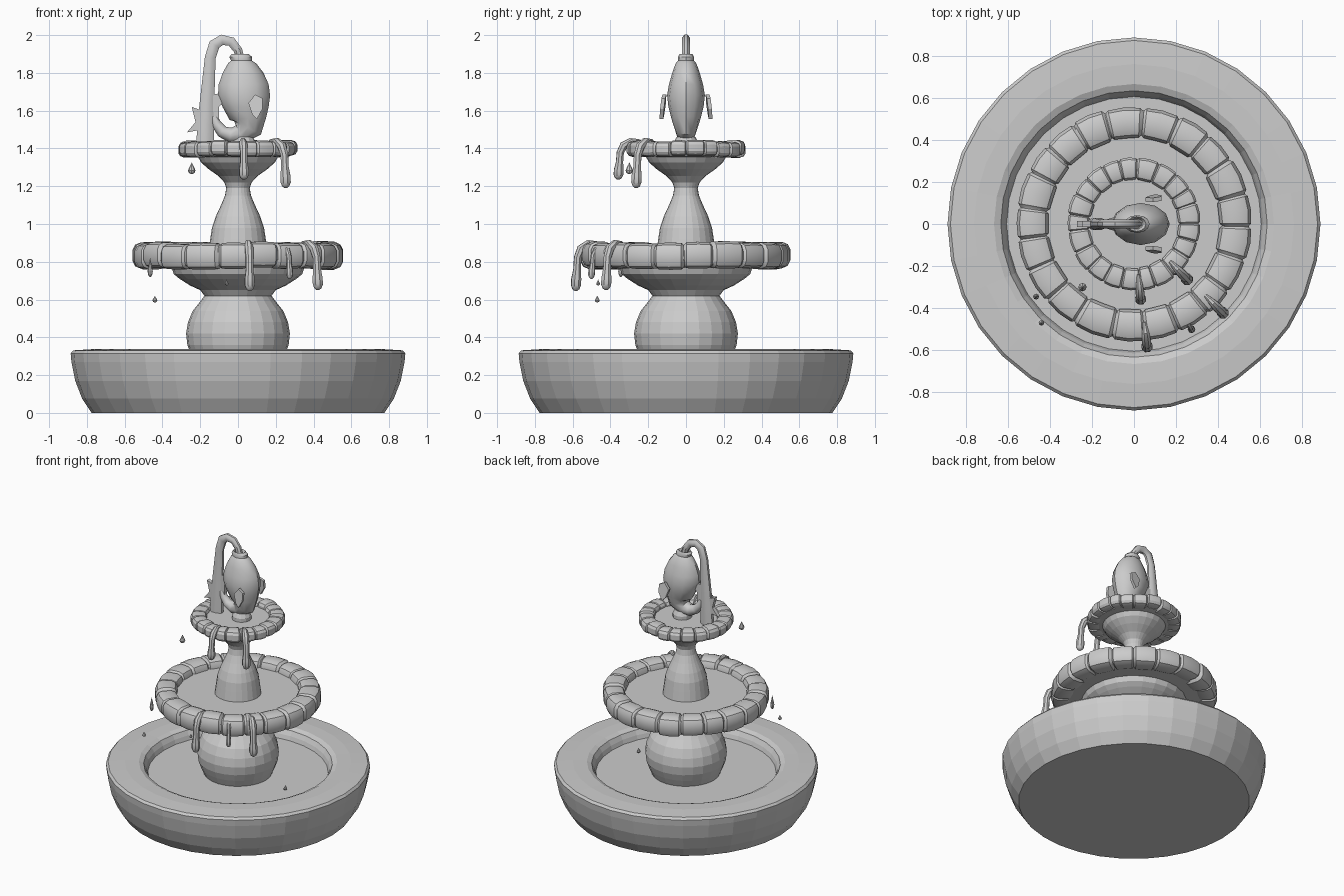
import bpy, bmesh, math, random
from mathutils import Vector

if "Cube" in bpy.data.objects:
    bpy.data.objects.remove(bpy.data.objects["Cube"])
random.seed(4)


def make(name, bm, smooth=None):
    bmesh.ops.recalc_face_normals(bm, faces=bm.faces[:])
    me = bpy.data.meshes.new(name)
    bm.to_mesh(me)
    bm.free()
    ob = bpy.data.objects.new(name, me)
    bpy.context.collection.objects.link(ob)
    if smooth:
        bpy.context.view_layer.objects.active = ob
        ob.select_set(True)
        bpy.ops.object.shade_smooth_by_angle(angle=math.radians(smooth))
        ob.select_set(False)
    return ob


def skin(bm, rings, closed=False):
    """Join rings of points with quads; cap the ends or close the loop."""
    vs = [[bm.verts.new(p) for p in r] for r in rings]
    n = len(vs[0])
    for i in range(len(vs) if closed else len(vs) - 1):
        a, b = vs[i], vs[(i + 1) % len(vs)]
        for j in range(n):
            k = (j + 1) % n
            bm.faces.new((a[j], a[k], b[k], b[j]))
    if not closed:
        bm.faces.new(vs[0])
        bm.faces.new(vs[-1])


def lathe(name, profile, sides, centre=(0, 0, 0)):
    bm = bmesh.new()
    c = Vector(centre)
    skin(bm, [[c + Vector((r * math.cos(t), r * math.sin(t), z))
               for t in (2 * math.pi * j / sides for j in range(sides))]
              for r, z in profile])
    return make(name, bm)


def tube(name, path, side, sides=8, smooth=None):
    """path: (point, half width in the bend plane, half width sideways)."""
    bm = bmesh.new()
    pts = [Vector(p[0]) for p in path]
    side = Vector(side)
    rings = []
    for i, (p, w, d) in enumerate(path):
        tan = (pts[min(i + 1, len(pts) - 1)] - pts[max(i - 1, 0)]).normalized()
        nor = tan.cross(side)
        rings.append([pts[i] + nor * w * math.cos(t) + side * d * math.sin(t)
                      for t in (2 * math.pi * (j + .5) / sides for j in range(sides))])
    skin(bm, rings)
    return make(name, bm, smooth)


def stone_ring(name, r_mid, z_mid, half_r, half_z, stones):
    """Ring of rounded stones with grooves between them."""
    bm = bmesh.new()
    rings = []
    step = 2 * math.pi / stones
    cuts = [(i + random.uniform(-.13, .13)) * step for i in range(stones)]
    cuts.append(cuts[0] + 2 * math.pi)
    for a, b in zip(cuts, cuts[1:]):
        s = random.uniform(.96, 1.06)
        dz = random.uniform(-.006, .006)
        for f, k in ((.015, .83), (.09, .98), (.5, 1.02), (.91, .98), (.985, .83)):
            t = a + (b - a) * f
            ring = []
            for j in range(12):
                u = 2 * math.pi * (j + .5) / 12
                cu, su = math.cos(u), math.sin(u)
                r = r_mid + half_r * k * s * math.copysign(abs(cu) ** .65, cu)
                z = z_mid + dz + half_z * k * s * math.copysign(abs(su) ** .65, su)
                ring.append((r * math.cos(t), r * math.sin(t), z))
            rings.append(ring)
    skin(bm, rings, closed=True)
    return make(name, bm, 30)


def plate(name, outline, thick, place):
    """Thin slab from a 2D outline, positioned by place(u, v, offset)."""
    bm = bmesh.new()
    skin(bm, [[place(u, v, o) for u, v in outline] for o in (-thick, thick)])
    return make(name, bm)


# Bottom basin
lathe("basin", [(.01, 0), (.775, 0), (.825, .075), (.862, .17), (.882, .27), (.886, .315),
                (.872, .331), (.76, .338), (.665, .336), (.633, .322), (.615, .29),
                (.605, .26), (.01, .26)], 32)
# Lower pedestal with the middle bowl
lathe("lower_pedestal", [(.01, .25), (.225, .25), (.25, .31), (.268, .36), (.275, .42),
                         (.265, .48), (.24, .54), (.2, .59), (.178, .62), (.2, .65),
                         (.255, .675), (.31, .71), (.34, .735), (.352, .77), (.46, .775),
                         (.46, .85), (.01, .85)], 24)
# Upper pedestal with the small bowl
lathe("upper_pedestal", [(.01, .84), (.158, .84), (.147, .92), (.138, .98), (.118, 1.04),
                         (.09, 1.1), (.069, 1.15), (.062, 1.19), (.072, 1.22), (.105, 1.255),
                         (.155, 1.29), (.195, 1.325), (.212, 1.355), (.26, 1.36),
                         (.26, 1.405), (.01, 1.405)], 24)
# Stone rims
stone_ring("middle_rim", .482, .832, .076, .07, 21)
stone_ring("top_rim", .263, 1.398, .054, .042, 21)

# Drips hanging over the rims: x, y of the hanging end, start height, end height, size
for i, (x, y, z1, z0, w) in enumerate([(.06, -.565, .9, .645, .028), (.265, -.485, .885, .71, .018),
                                       (.41, -.41, .9, .65, .029), (.03, -.34, 1.44, 1.235, .027),
                                       (.24, -.25, 1.44, 1.19, .029)]):
    o = Vector((x, y, 0)).normalized()
    R = Vector((x, y, 0)).length
    h = z1 - z0
    steps = [(-.1, 0, .3), (-.05, .0, .65), (-.01, .12, .85), (.008, .3, .75), (.012, .55, .75),
             (.016, .75, 1), (.018, .88, 1), (.018, .96, .7), (.018, 1, .25)]
    tube(f"drip_{i}", [(o * (R + a) + Vector((0, 0, z1 - h * b)), w * c, w * c)
                       for a, b, c in steps], (-o.y, o.x, 0), 8, 40)

# Falling droplets
for i, (x, y, z, r, h) in enumerate([(-.245, -.3, 1.265, .02, .06), (-.465, -.345, .72, .014, .1),
                                     (-.44, -.47, .585, .013, .035), (-.06, -.465, .675, .01, .03),
                                     (.43, -.06, .265, .013, .035)]):
    lathe(f"droplet_{i}", [(r * .3, 0), (r * .8, h * .12), (r, h * .3), (r * .7, h * .55),
                           (r * .3, h * .8), (r * .05, h)], 8, (x, y, z))

# Fish: stands head up, tail curling to the left
fish = [(.012, 1.875, .03, .025), (.012, 1.9, .045, .035), (.014, 1.885, .06, .042),
        (.018, 1.865, .055, .042), (.022, 1.85, .075, .055), (.027, 1.8, .108, .073),
        (.03, 1.74, .132, .09), (.032, 1.68, .138, .1), (.04, 1.62, .122, .093),
        (.053, 1.56, .098, .078), (.05, 1.51, .08, .062), (.01, 1.475, .052, .05),
        (-.04, 1.47, .04, .042), (-.085, 1.49, .032, .035), (-.115, 1.53, .026, .026),
        (-.13, 1.57, .022, .018)]
bm = bmesh.new()
rings = []
for i, (x, z, w, d) in enumerate(fish):
    if i < 9:
        nx, nz = 1, 0
    else:
        a, b = fish[i - 1], fish[min(i + 1, len(fish) - 1)]
        l = math.hypot(b[0] - a[0], b[1] - a[1])
        nx, nz = -(b[1] - a[1]) / l, (b[0] - a[0]) / l
    rings.append([(x + nx * w * math.cos(t), d * math.sin(t), z + nz * w * math.cos(t))
                  for t in (math.pi * j / 6 for j in range(12))])
skin(bm, rings)
make("fish_body", bm, 35)
lathe("fish_foot", [(.065, 1.4), (.065, 1.43), (.05, 1.46)], 12, (.03, 0, 0))
plate("fish_tail_fin", [(-.1, 1.53), (-.19, 1.5), (-.27, 1.485), (-.225, 1.54), (-.245, 1.62),
                        (-.19, 1.6), (-.145, 1.68), (-.11, 1.69), (-.075, 1.65), (-.1, 1.62)],
      .014, lambda u, v, o: (u, o, v))
for s, side in ((-1, "near"), (1, "far")):
    plate(f"fish_{side}_fin", [(.055, 1.64), (.09, 1.685), (.13, 1.665), (.13, 1.61), (.1, 1.555),
                               (.075, 1.58)], .01,
          lambda u, v, o: (u, s * (.118 + o + (1.685 - v) * .12 - (.13 - u) * .1), v))

# Water jet arching from the mouth into the small bowl
tube("water_jet", [((x, 0, z), w, d) for x, z, w, d in
                   [(.012, 1.87, .025, .022), (0, 1.92, .025, .022), (-.035, 1.965, .027, .022),
                    (-.085, 1.975, .03, .022), (-.125, 1.95, .033, .022), (-.147, 1.88, .031, .022),
                    (-.155, 1.77, .036, .024), (-.163, 1.66, .041, .026), (-.17, 1.54, .047, .03),
                    (-.175, 1.4, .052, .032)]], (0, 1, 0), 8, 40)
